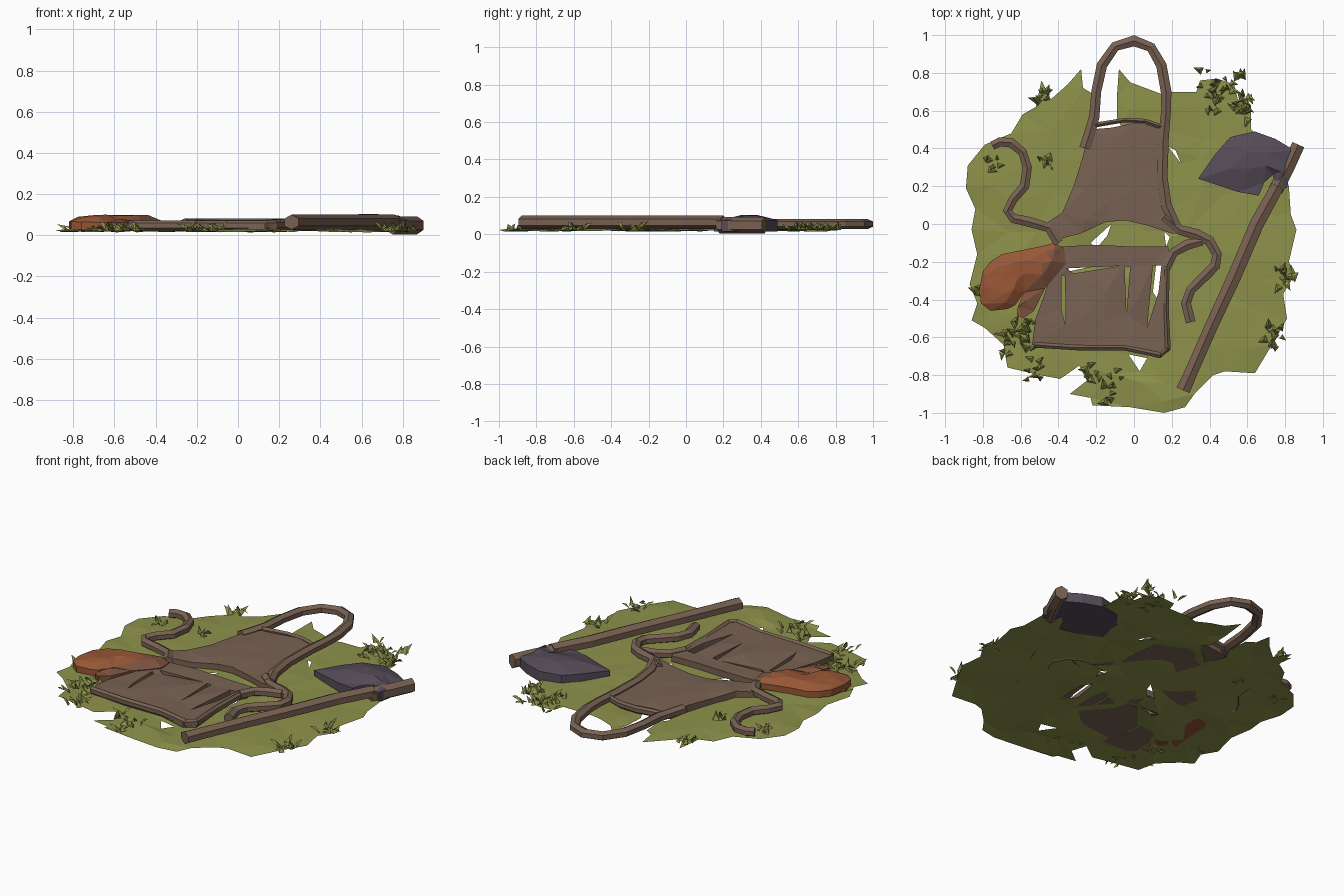
import bpy, bmesh, math, random
from mathutils import Vector
from mathutils.geometry import delaunay_2d_cdt, intersect_point_line

if "Cube" in bpy.data.objects:
    bpy.data.objects.remove(bpy.data.objects["Cube"])

random.seed(4)


def material(name, *rgb):
    m = bpy.data.materials.new(name)
    m.diffuse_color = [(c / 255) ** 2.2 for c in rgb] + [1]
    m.use_nodes = True
    m.node_tree.nodes["Principled BSDF"].inputs["Base Color"].default_value = m.diffuse_color
    return m


GRASS = material("moss green", 140, 145, 76)
CLOTH = material("brown cloth", 120, 98, 84)
WOOD = material("brown wood", 120, 97, 82)
MITT = material("rust orange", 150, 87, 57)
CUFF = material("dark rust", 124, 84, 66)
METAL = material("dark metal", 86, 77, 89)


def inside(p, poly):
    hit = False
    for a, b in zip(poly, poly[1:] + poly[:1]):
        if (a[1] > p[1]) != (b[1] > p[1]):
            if p[0] < (b[0] - a[0]) * (p[1] - a[1]) / (b[1] - a[1]) + a[0]:
                hit = not hit
    return hit


def edge_distance(p, loops):
    best = 9
    for loop in loops:
        for a, b in zip(loop, loop[1:] + loop[:1]):
            q, t = intersect_point_line(Vector(p), Vector(a), Vector(b))
            q = Vector(a).lerp(Vector(b), min(1, max(0, t)))
            best = min(best, (q.to_2d() - Vector(p)).length)
    return best


def finish(name, verts, faces, mats, fix_normals=True):
    me = bpy.data.meshes.new(name)
    me.from_pydata(verts, [], faces)
    if fix_normals:
        bm = bmesh.new()
        bm.from_mesh(me)
        bmesh.ops.recalc_face_normals(bm, faces=bm.faces)
        bm.to_mesh(me)
        bm.free()
    for m in mats:
        me.materials.append(m)
    ob = bpy.data.objects.new(name, me)
    bpy.context.collection.objects.link(ob)
    return ob


def slab(name, outline, holes, rim, top, bottom, mats, step=0.1, jitter=0.004, soft=0.06):
    """Faceted plate with holes; the top rises from the rim. bottom=None gives a sheet."""
    loops = [outline] + holes
    pts, edges = [], []
    for loop in loops:
        n = len(pts)
        pts += [Vector(p) for p in loop]
        edges += [(n + i, n + (i + 1) % len(loop)) for i in range(len(loop))]
    n = int(1 / step) + 1
    for i in range(-n, n + 1):
        for j in range(-n, n + 1):
            p = ((i + random.uniform(-.3, .3)) * step, (j + random.uniform(-.3, .3)) * step)
            if inside(p, outline) and not any(inside(p, h) for h in holes) \
                    and edge_distance(p, loops) > step * .3:
                pts.append(Vector(p))
    vs, _, fs, *_ = delaunay_2d_cdt(pts, edges, [], 0, 1e-5)
    keep = []
    for f in fs:
        c = sum((vs[i] for i in f), Vector((0, 0))) / len(f)
        if inside(c, outline) and not any(inside(c, h) for h in holes):
            keep.append(list(f))
    verts = []
    for v in vs:
        t = min(1, edge_distance(v, loops) / soft)
        verts.append((v.x, v.y, rim + (top - rim) * t + random.uniform(-jitter, jitter)))
    if bottom is None:
        return finish(name, verts, keep, mats, False)
    n = len(verts)
    directed = {(f[i], f[(i + 1) % len(f)]) for f in keep for i in range(len(f))}
    walls = [(b, a, a + n, b + n) for a, b in directed if (b, a) not in directed]
    under = [[i + n for i in reversed(f)] for f in keep]
    return finish(name, verts + [(x, y, bottom) for x, y, z in verts], keep + walls + under, mats)


def strip(name, path, width, low, high, mat, sides=6):
    """Sweep a squashed polygon along a flat path."""
    verts, faces = [], []
    P = [Vector(p) for p in path]
    for i, p in enumerate(P):
        d = (P[min(i + 1, len(P) - 1)] - P[max(i - 1, 0)]).normalized()
        side = Vector((-d.y, d.x))
        w = width * random.uniform(.9, 1.1) / 2
        for k in range(sides):
            a = math.tau * (k + .5) / sides
            q = p + side * w * math.cos(a) / math.cos(math.pi / sides)
            verts.append((q.x, q.y, (low + high) / 2 + (high - low) / 2 * math.sin(a)))
    for i in range(len(P) - 1):
        for k in range(sides):
            a, b = i * sides + k, i * sides + (k + 1) % sides
            faces.append((a, b, b + sides, a + sides))
    faces += [tuple(range(sides)), tuple(range(len(verts) - sides, len(verts)))]
    return finish(name, verts, faces, [mat])


# Ragged grass sheet with torn gaps
grass = [(-.88, .31), (-.79, .42), (-.65, .48), (-.59, .58), (-.52, .62), (-.49, .76), (-.44, .66),
         (-.35, .74), (-.28, .82), (-.27, .72), (-.22, .69), (-.21, .56), (-.24, .5), (-.19, .38),
         (-.06, .5), (-.09, .56), (-.09, .68), (-.08, .82), (-.02, .75), (.06, .72), (.14, .69),
         (.2, .7), (.33, .7), (.35, .76), (.44, .77), (.53, .74), (.55, .66), (.62, .63), (.62, .5),
         (.76, .36), (.82, .2), (.83, .05), (.86, -.03), (.82, -.2), (.85, -.27), (.79, -.37),
         (.81, -.5), (.73, -.64), (.64, -.79), (.48, -.78), (.42, -.8), (.32, -.9), (.27, -.97),
         (.16, -1), (-.02, -.97), (-.22, -.96), (-.23, -.92), (-.34, -.9), (-.25, -.83), (-.29, -.75),
         (-.39, -.82), (-.5, -.8), (-.67, -.76), (-.69, -.64), (-.79, -.55), (-.86, -.51),
         (-.83, -.42), (-.87, -.32), (-.83, -.16), (-.86, -.03), (-.84, .08), (-.89, .19)]
gaps = [[(-.23, -.1), (-.12, 0), (-.14, -.06), (-.2, -.13)],
        [(.16, -.04), (.19, -.07), (.17, -.12)],
        [(.12, -.19), (.17, -.25), (.16, -.45), (.1, -.36)],
        [(-.03, -.69), (.07, -.71), (.03, -.78)],
        [(.18, .41), (.22, .39), (.25, .32)],
        [(-.36, -.22), (-.2, -.22), (-.34, -.25)]]
slab("grass_patch", grass, gaps, .02, .026, None, [GRASS], step=.16, jitter=.006)

# Grass tufts: clusters of small leaning blades (x, y, spread, count)
blades, tris = [], []
for x, y, r, count in [(.47, .7, .11, 34), (.56, .62, .06, 12), (-.75, .33, .04, 7), (-.47, .34, .04, 6),
                       (-.48, .68, .04, 7), (.8, -.28, .06, 10), (.76, -.55, .05, 6), (-.63, -.6, .09, 24),
                       (-.5, -.78, .06, 8), (-.17, -.85, .1, 16), (.72, -.63, .04, 5), (-.8, -.36, .04, 4)]:
    for _ in range(count):
        px, py = x + random.uniform(-r, r), y + random.uniform(-r, r)
        a, s = random.uniform(0, math.tau), random.uniform(.03, .06)
        d = Vector((math.cos(a), math.sin(a), 0))
        n = Vector((-d.y, d.x, 0)) * s * .4
        base = Vector((px, py, .022))
        k = len(blades)
        lift = Vector((0, 0, random.uniform(.015, .05)))
        blades += [base - n, base + n, base + d * s + lift, base + d * s * .4 + lift * .8]
        tris += [(k, k + 1, k + 3), (k + 1, k + 2, k + 3), (k + 2, k, k + 3)]
finish("grass_tufts", blades, tris, [GRASS], False)

# Apron: bib and skirt with torn slits
bib = [(-.24, .5), (-.12, .51), (.03, .54), (.15, .5), (.14, .3), (.16, .1), (.22, 0), (.28, -.05),
       (.2, -.05), (.08, -.01), (-.05, .02), (-.15, .01), (-.28, -.05), (-.4, -.08), (-.47, 0),
       (-.38, .06), (-.32, .2), (-.27, .36)]
slab("apron_bib", bib, [], .062, .07, .025, [CLOTH], step=.15)
skirt = [(-.4, -.12), (-.2, -.11), (0, -.12), (.18, -.12), (.2, -.2), (.17, -.25), (.17, -.45),
         (.19, -.67), (.13, -.71), (-.05, -.66), (-.3, -.66), (-.54, -.64), (-.52, -.5), (-.43, -.25)]
slits = [[(-.385, -.27), (-.365, -.28), (-.362, -.54), (-.385, -.45)],
         [(-.36, -.235), (-.07, -.222), (-.32, -.262)],
         [(-.05, -.225), (-.02, -.225), (-.04, -.48)],
         [(.1, -.22), (.145, -.22), (.13, -.36), (.07, -.55)]]
slab("apron_skirt", skirt, slits, .06, .068, .025, [CLOTH], step=.17)

# Apron straps, ties and rolled hem
strip("neck_strap", [(-.26, .4), (-.235, .48), (-.21, .57), (-.2, .7), (-.17, .84), (-.1, .94), (0, .97),
                     (.09, .935), (.145, .84), (.17, .7), (.17, .6), (.155, .45), (.15, .25),
                     (.17, .1), (.22, -.01)], .055, .027, .082, CLOTH)
strip("bib_top_edge", [(-.23, .52), (-.05, .55), (.06, .545), (.16, .51)], .025, .03, .075, CLOTH)
strip("left_tie", [(-.75, .415), (-.71, .435), (-.65, .43), (-.59, .38), (-.565, .3), (-.58, .2), (-.64, .13),
                   (-.67, .07), (-.64, .03), (-.55, .01), (-.45, -.02), (-.4, -.1)], .05, .025, .078, CLOTH)
strip("right_tie", [(.16, .04), (.24, -.03), (.33, -.055), (.4, -.09), (.44, -.16), (.43, -.22), (.37, -.28),
                    (.3, -.35), (.275, -.42), (.3, -.52)], .055, .025, .08, CLOTH)
strip("side_tie", [(.17, -.23), (.21, -.15), (.28, -.11), (.36, -.09)], .05, .025, .078, CLOTH)
strip("skirt_hem", [(-.53, -.64), (-.3, -.655), (-.05, -.655), (.14, -.695), (.18, -.66), (.17, -.45),
                    (.175, -.24)], .03, .025, .072, CLOTH)

# Oven mitt, with the cuff end in a darker colour
mitt = [(-.42, -.1), (-.37, -.13), (-.36, -.21), (-.41, -.27), (-.47, -.34), (-.53, -.46), (-.59, -.5),
        (-.62, -.48), (-.615, -.44), (-.58, -.36), (-.63, -.43), (-.67, -.45), (-.76, -.46), (-.81, -.42),
        (-.82, -.35), (-.8, -.25), (-.76, -.2), (-.7, -.16), (-.6, -.14), (-.5, -.12)]
ob = slab("oven_mitt", mitt, [], .065, .098, .028, [MITT, CUFF], step=.07, jitter=.003, soft=.05)
for f in ob.data.polygons:
    f.material_index = int(f.center.x - .5 * f.center.y > -.37)

# Axe: tapered head and a long faceted handle
head = [(.34, .24), (.43, .37), (.51, .46), (.64, .49), (.75, .45), (.85, .39), (.83, .3), (.81, .19),
        (.75, .19), (.735, .26), (.69, .22), (.66, .15), (.55, .17)]
ob = slab("axe_head", head, [], .075, .103, .015, [METAL], step=.1, jitter=.002, soft=.06)
for v in ob.data.vertices:
    t = min(1, max(0, (v.co.x - .34) / .25))
    v.co.z = .055 + (v.co.z - .055) * (.55 + .45 * t)
strip("axe_handle", [(.26, -.88), (.3, -.79), (.41, -.54), (.53, -.28), (.65, 0), (.76, .2)],
      .07, .028, .1, WOOD)
strip("axe_handle_tip", [(.75, .18), (.82, .31), (.87, .42)], .075, .005, .092, WOOD)
